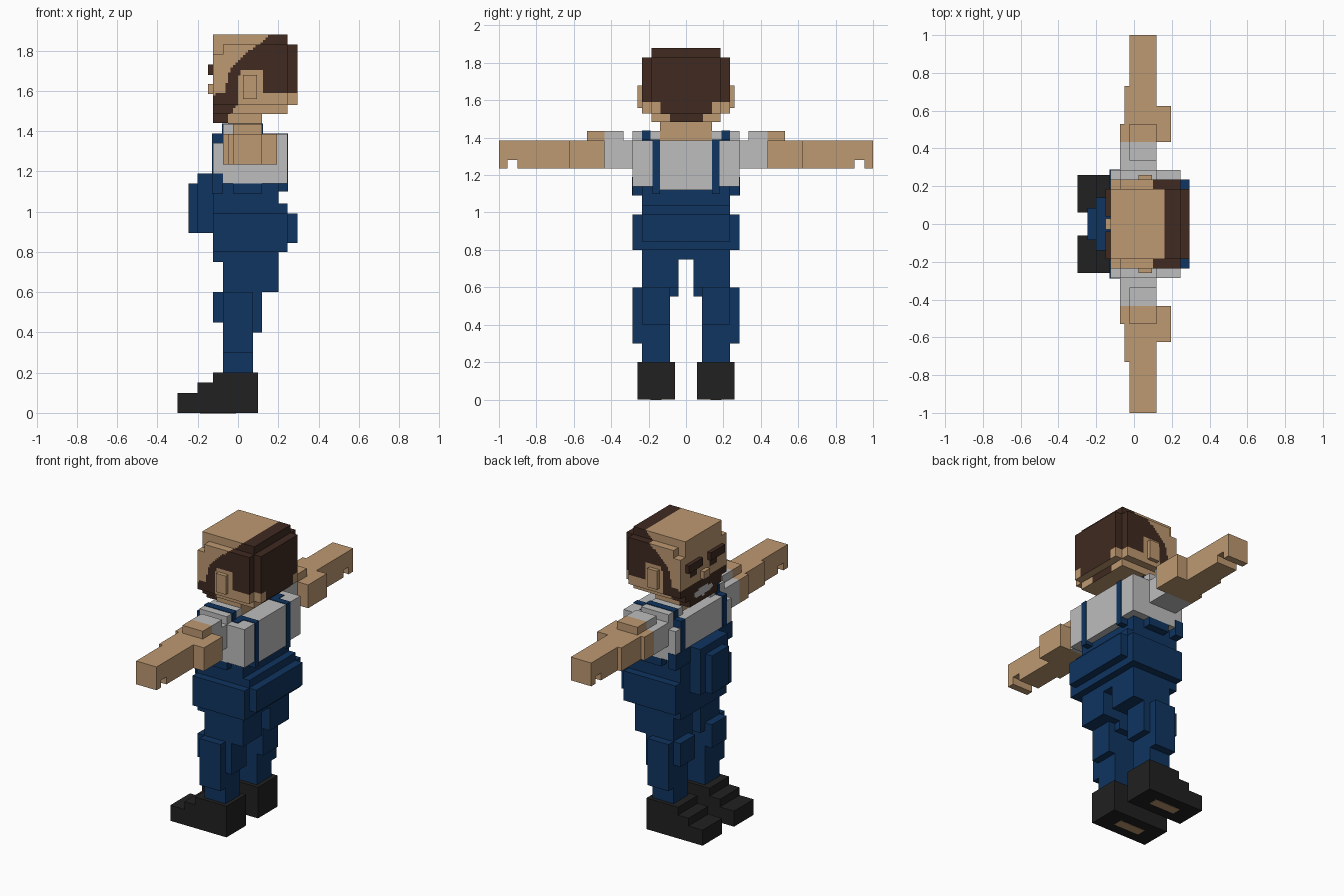
import bpy, bmesh, math
from mathutils import Vector

cube = bpy.data.objects.get("Cube")
if cube:
    bpy.data.objects.remove(cube, do_unlink=True)


def material(name, rgb):
    m = bpy.data.materials.new(name)
    m.use_nodes = True
    m.diffuse_color = (*rgb, 1)
    bsdf = m.node_tree.nodes["Principled BSDF"]
    bsdf.inputs["Base Color"].default_value = (*rgb, 1)
    bsdf.inputs["Roughness"].default_value = 0.8
    return m


SKIN = material("skin", (0.51, 0.32, 0.165))
HAIR = material("dark_brown_hair", (0.05, 0.023, 0.015))
BLUE = material("denim_blue", (0.0048, 0.035, 0.117))
WHITE = material("shirt_white", (0.51, 0.51, 0.51))
BLACK = material("shoe_black", (0.015, 0.015, 0.015))


def add_box(bm, box):
    x0, x1, y0, y1, z0, z1 = box
    verts = bmesh.ops.create_cube(bm, size=1)["verts"]
    for v in verts:
        v.co = ((x0 + x1) / 2 + v.co.x * (x1 - x0),
                (y0 + y1) / 2 + v.co.y * (y1 - y0),
                (z0 + z1) / 2 + v.co.z * (z1 - z0))


def finish(name, bm, mats):
    me = bpy.data.meshes.new(name)
    bm.to_mesh(me)
    bm.free()
    ob = bpy.data.objects.new(name, me)
    bpy.context.collection.objects.link(ob)
    for m in mats:
        me.materials.append(m)
    return ob


def part(name, mat, boxes):
    bm = bmesh.new()
    for b in boxes:
        add_box(bm, b)
    return finish(name, bm, [mat])


def pair(name, mat, boxes):
    """One part on each side, mirrored across y = 0."""
    part("left_" + name, mat, [(a, b, -d, -c, e, f) for a, b, c, d, e, f in boxes])
    part("right_" + name, mat, boxes)


def sym(x0, x1, y, z0, z1):
    return (x0, x1, -y, y, z0, z1)


# Shoes with stepped toes, and a light patch under each sole
pair("shoe", BLACK, [(-0.30, 0.10, 0.06, 0.26, 0, 0.10),
                     (-0.20, 0.10, 0.06, 0.26, 0.10, 0.15),
                     (-0.125, 0.10, 0.06, 0.26, 0.15, 0.20)])
pair("sole_patch", SKIN, [(-0.19, -0.01, 0.13, 0.19, -0.002, 0.003)])

# Trouser legs: shin, calf, knee patch, outer knee, thigh
pair("trouser_leg", BLUE, [(-0.075, 0.075, 0.085, 0.235, 0.20, 0.60),
                           (0.075, 0.12, 0.085, 0.235, 0.40, 0.60),
                           (-0.125, -0.075, 0.085, 0.235, 0.45, 0.60),
                           (-0.075, 0.075, 0.235, 0.285, 0.30, 0.60),
                           (-0.075, 0.075, 0.04, 0.085, 0.55, 0.60),
                           (-0.075, 0.20, 0.04, 0.235, 0.60, 0.80),
                           (-0.125, -0.075, 0.04, 0.235, 0.75, 0.80)])

# Hips, seat, waist and belly
part("trouser_hips", BLUE, [sym(-0.125, 0.20, 0.04, 0.75, 0.80),
                            sym(-0.125, 0.245, 0.285, 0.80, 0.99),
                            sym(0.245, 0.295, 0.235, 0.845, 0.99),
                            sym(-0.125, 0.245, 0.235, 0.99, 1.04)])
part("trouser_waist", BLUE, [sym(-0.125, 0.20, 0.235, 1.04, 1.14),
                             sym(-0.025, 0.12, 0.285, 1.09, 1.14),
                             sym(-0.13, -0.075, 0.288, 1.09, 1.19)])
part("belly", BLUE, [sym(-0.20, -0.125, 0.14, 0.895, 1.19),
                     sym(-0.245, -0.20, 0.085, 0.895, 1.14)])

# Shirt body and raised shoulders
part("shirt", WHITE, [sym(-0.125, -0.075, 0.285, 1.14, 1.34),
                      sym(-0.125, -0.075, 0.19, 1.34, 1.385),
                      sym(-0.075, 0.245, 0.285, 1.14, 1.385),
                      sym(0.20, 0.245, 0.14, 1.12, 1.14),
                      (-0.075, 0.12, 0.14, 0.285, 1.385, 1.435),
                      (-0.075, 0.12, -0.285, -0.14, 1.385, 1.435)])

# Braces: down the chest, over the shoulder, across and down the back
pair("brace", BLUE, [(-0.129, -0.124, 0.19, 0.235, 1.18, 1.34),
                     (-0.129, -0.075, 0.19, 0.235, 1.34, 1.388),
                     (-0.079, 0.124, 0.19, 0.235, 1.385, 1.439),
                     (0.12, 0.165, 0.14, 0.235, 1.384, 1.389),
                     (0.12, 0.249, 0.14, 0.18, 1.384, 1.389),
                     (0.20, 0.249, 0.14, 0.18, 1.10, 1.389)])

# Sleeves and arms, with a notch near the fingertips
pair("sleeve", WHITE, [(-0.075, 0.12, 0.285, 0.435, 1.235, 1.385),
                       (-0.025, 0.12, 0.335, 0.435, 1.385, 1.435)])
pair("arm", SKIN, [(-0.075, 0.12, 0.435, 0.53, 1.235, 1.385),
                   (-0.025, 0.12, 0.435, 0.53, 1.385, 1.435),
                   (0.12, 0.195, 0.435, 0.625, 1.235, 1.385),
                   (-0.05, 0.12, 0.53, 0.73, 1.235, 1.385),
                   (-0.025, 0.12, 0.73, 0.90, 1.235, 1.385),
                   (-0.025, 0.12, 0.90, 0.955, 1.282, 1.385),
                   (-0.025, 0.12, 0.955, 1.0, 1.235, 1.385)])

# Neck
part("neck", SKIN, [sym(-0.05, 0.12, 0.14, 1.38, 1.50)])

# Hair and beard outline seen from the side, as (x, z)
HAIRLINE = [(0.17, 1.89), (0.31, 1.89), (0.31, 1.585), (0.12, 1.585), (0.12, 1.705),
            (0.02, 1.705), (0, 1.66), (0, 1.54), (-0.04, 1.48), (-0.05, 1.43),
            (-0.14, 1.43), (-0.14, 1.58), (-0.07, 1.59), (-0.05, 1.66), (-0.04, 1.71),
            (0, 1.75), (0.06, 1.80), (0.12, 1.84)]


def in_hairline(x, z):
    inside = False
    for (x0, z0), (x1, z1) in zip(HAIRLINE, HAIRLINE[1:] + HAIRLINE[:1]):
        if (z0 > z) != (z1 > z) and x < x0 + (z - z0) * (x1 - x0) / (z1 - z0):
            inside = not inside
    return inside


def head_colour(face):
    """0 skin, 1 hair, 2 teeth."""
    c, n = face.calc_center_median(), face.normal
    y = abs(c.y)
    if n.x < -0.5 and c.x < -0.1:
        if (y / 0.095) ** 2 + ((c.z - 1.498) / 0.027) ** 2 < 1:
            return 2
        eye = 0.06 < y < 0.135 and 1.625 < c.z < 1.66
        return int(c.z < 1.575 or eye)
    if n.x > 0.5 and c.x > 0.2:
        return int(c.z > 1.585 or (y < 0.14 and c.z > 1.53) or y < 0.085)
    return int(in_hairline(c.x, c.z))


# Head: stacked layers, cut into a fine grid so the hairline steps
bm = bmesh.new()
for b in [sym(-0.125, 0.245, 0.185, 1.485, 1.88),
          sym(-0.125, -0.05, 0.14, 1.44, 1.485),
          sym(-0.125, -0.075, 0.235, 1.53, 1.78),
          sym(-0.075, 0.245, 0.235, 1.53, 1.83),
          sym(0.245, 0.295, 0.185, 1.53, 1.83)]:
    add_box(bm, b)
STEP = 0.0125
for axis, lo, hi in ((0, -0.125, 0.295), (1, -0.235, 0.235), (2, 1.44, 1.88)):
    normal = Vector([float(i == axis) for i in range(3)])
    for k in range(1, math.ceil((hi - lo) / STEP)):
        bmesh.ops.bisect_plane(bm, geom=bm.verts[:] + bm.edges[:] + bm.faces[:],
                               plane_co=normal * (lo + k * STEP), plane_no=normal)
bm.normal_update()
for f in bm.faces:
    f.material_index = head_colour(f)
finish("head", bm, [SKIN, HAIR, WHITE])

# Face details
pair("ear", SKIN, [(0.025, 0.095, 0.23, 0.26, 1.56, 1.68)])
pair("eyebrow", HAIR, [(-0.15, -0.12, 0.04, 0.185, 1.68, 1.73)])
part("nose", SKIN, [sym(-0.15, -0.12, 0.03, 1.585, 1.635)])
